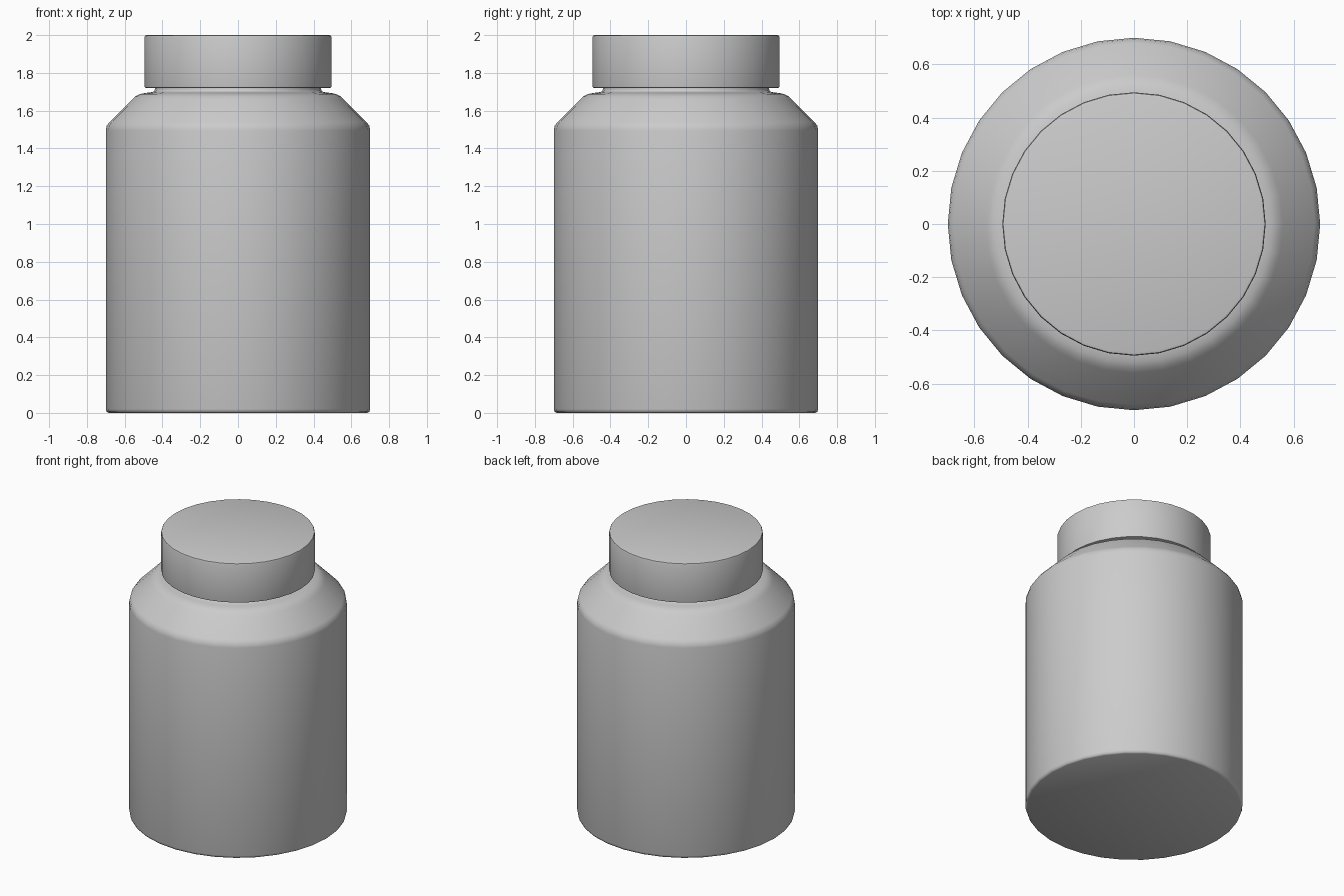
import bpy, bmesh, math

if "Cube" in bpy.data.objects:
    bpy.data.objects.remove(bpy.data.objects["Cube"])

SIDES = 32

def lathe(name, profile):
    """Revolve (radius, height) points about z, closing both ends with flat discs."""
    bm = bmesh.new()
    rings = []
    for r, z in profile:
        rings.append([bm.verts.new((r * math.cos(2 * math.pi * i / SIDES),
                                    r * math.sin(2 * math.pi * i / SIDES), z))
                      for i in range(SIDES)])
    for a, b in zip(rings, rings[1:]):
        for i in range(SIDES):
            j = (i + 1) % SIDES
            bm.faces.new((a[i], a[j], b[j], b[i]))
    bm.faces.new(rings[0][::-1])
    bm.faces.new(rings[-1])
    mesh = bpy.data.meshes.new(name)
    bm.to_mesh(mesh)
    bm.free()
    obj = bpy.data.objects.new(name, mesh)
    bpy.context.collection.objects.link(obj)
    bpy.ops.object.select_all(action='DESELECT')
    obj.select_set(True)
    bpy.context.view_layer.objects.active = obj
    bpy.ops.object.shade_smooth_by_angle(angle=math.radians(50))
    return obj

# Jar body with rounded base, sloping shoulder and short neck
lathe("jar_body", [
    (0.685, 0.0), (0.695, 0.005), (0.70, 0.02),
    (0.70, 1.495), (0.695, 1.52), (0.68, 1.54),
    (0.56, 1.66), (0.545, 1.675), (0.52, 1.688), (0.49, 1.694),
    (0.455, 1.698), (0.443, 1.704), (0.44, 1.715), (0.44, 1.73),
])

# Screw cap with softened rims
lathe("cap", [
    (0.487, 1.72), (0.493, 1.722), (0.495, 1.73),
    (0.495, 1.988), (0.492, 1.997), (0.483, 2.0),
])
